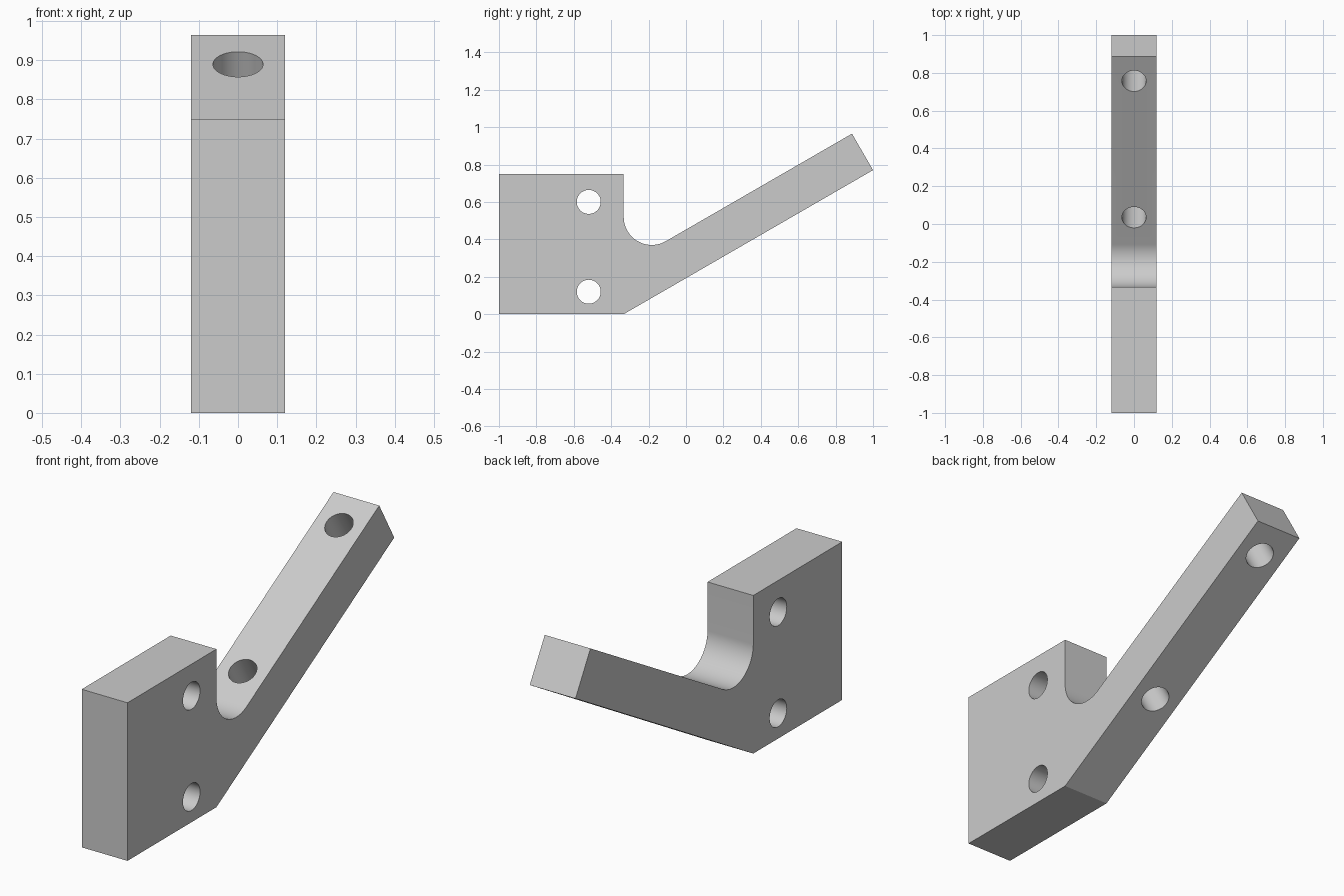
import bpy
import bmesh
from math import radians, sin, cos, pi
from mathutils import Vector

if "Cube" in bpy.data.objects:
    bpy.data.objects.remove(bpy.data.objects["Cube"], do_unlink=True)

HALF_WIDTH = 0.12
TILT = radians(30)
ALONG = Vector((0, cos(TILT), sin(TILT)))      # direction of the arm
NORMAL = Vector((0, -sin(TILT), cos(TILT)))    # out of the arm's upper face
ARM_THICK = 0.225
HOLE_RADIUS = 0.064
FILLET = 0.15

grey = bpy.data.materials.new("light_grey")
grey.use_nodes = True
colour = (0.6, 0.6, 0.6, 1)
grey.diffuse_color = colour
grey.node_tree.nodes["Principled BSDF"].inputs["Base Color"].default_value = colour

# Side profile: block, tilted arm and rounded inner corner
block_back = -0.333
tip_low = Vector((0, 1, 0.77))
tip_high = tip_low + NORMAL * ARM_THICK


def arm_top(y):
    """Point on the arm's upper face at the given y."""
    return tip_high + ALONG * ((y - tip_high.y) / ALONG.y)


centre_y = block_back + FILLET
tangent = arm_top(centre_y + FILLET * sin(TILT))
centre = tangent + NORMAL * FILLET
STEPS = 32
arc = []
for i in range(STEPS + 1):
    a = pi + (pi / 2 + TILT) * (1 - i / STEPS)
    arc.append(centre + FILLET * Vector((0, cos(a), sin(a))))
profile = [Vector((0, -1, 0)), Vector((0, block_back, 0)), tip_low, tip_high,
           *arc, Vector((0, block_back, 0.75)), Vector((0, -1, 0.75))]

# Extrude the profile across the width
bm = bmesh.new()
face = bm.faces.new([bm.verts.new(p - Vector((HALF_WIDTH, 0, 0))) for p in profile])
side = bmesh.ops.extrude_face_region(bm, geom=[face])["geom"]
bmesh.ops.translate(bm, vec=(2 * HALF_WIDTH, 0, 0),
                    verts=[g for g in side if isinstance(g, bmesh.types.BMVert)])
bmesh.ops.recalc_face_normals(bm, faces=bm.faces)
mesh = bpy.data.meshes.new("angled_bracket")
bm.to_mesh(mesh)
bm.free()
mesh.materials.append(grey)
bracket = bpy.data.objects.new("angled_bracket", mesh)
bpy.context.collection.objects.link(bracket)


def drill(location, rotation):
    """Cut a round through hole in the bracket."""
    bpy.ops.mesh.primitive_cylinder_add(vertices=64, radius=HOLE_RADIUS, depth=0.4,
                                        location=location, rotation=rotation)
    cutter = bpy.context.object
    cutter.name = "hole_cutter"
    cutter.hide_render = True
    cutter.data.materials.append(grey)
    mod = bracket.modifiers.new("hole", 'BOOLEAN')
    mod.operation = 'DIFFERENCE'
    mod.solver = 'EXACT'
    mod.object = cutter
    bpy.context.view_layer.objects.active = bracket
    bpy.ops.object.modifier_apply(modifier=mod.name)
    bpy.data.objects.remove(cutter, do_unlink=True)


# Mounting holes across the block
for z in (0.12, 0.6):
    drill((0, -0.52, z), (0, pi / 2, 0))

# Holes square to the arm
for y in (0.035, 0.757):
    drill(arm_top(y) - NORMAL * ARM_THICK / 2, (TILT, 0, 0))

# Smooth curved walls, keep corners sharp
bpy.ops.object.select_all(action='DESELECT')
bracket.select_set(True)
bpy.context.view_layer.objects.active = bracket
bpy.ops.object.shade_smooth_by_angle(angle=radians(25))
